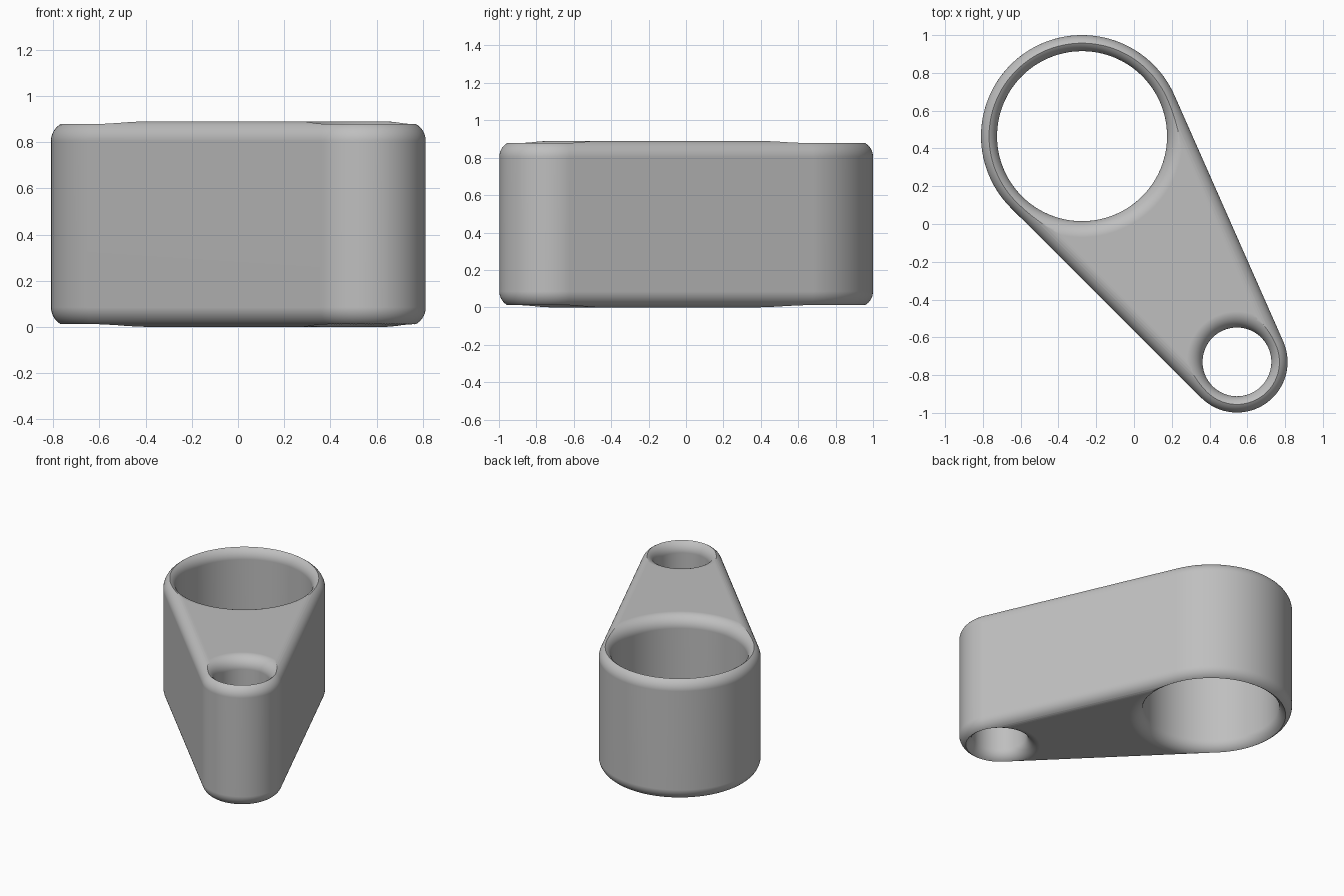
import bpy, bmesh
from math import sin, cos, acos, atan2, pi, hypot

old = bpy.data.objects.get("Cube")
if old:
    bpy.data.objects.remove(old, do_unlink=True)

HEIGHT, FILLET, STEPS = 0.89, 0.085, 10
BIG = (-0.275, 0.465, 0.535, 0.45)      # x, y, outer radius, bore radius
SMALL = (0.545, -0.73, 0.268, 0.182)

grey = bpy.data.materials.new("grey")
grey.use_nodes = True
color = (0.52, 0.52, 0.52, 1)
grey.diffuse_color = color
grey.node_tree.nodes["Principled BSDF"].inputs["Base Color"].default_value = color


def loft(name, rings):
    """Skin a closed solid through rings of points."""
    bm = bmesh.new()
    loops = [[bm.verts.new(p) for p in ring] for ring in rings]
    for low, high in zip(loops, loops[1:]):
        for i in range(len(low)):
            j = (i + 1) % len(low)
            bm.faces.new((low[i], low[j], high[j], high[i]))
    bm.faces.new(loops[0][::-1])
    bm.faces.new(loops[-1])
    bmesh.ops.recalc_face_normals(bm, faces=bm.faces)
    mesh = bpy.data.meshes.new(name)
    bm.to_mesh(mesh)
    bm.free()
    mesh.materials.append(grey)
    obj = bpy.data.objects.new(name, mesh)
    bpy.context.collection.objects.link(obj)
    return obj


def arc(x, y, r, start, end, n, z):
    angles = [start + (end - start) * i / n for i in range(n + 1)]
    return [(x + r * cos(a), y + r * sin(a), z) for a in angles]


# Rounded edge profile as (inset, height), from the bottom face to the top
quarter = [i * pi / 2 / STEPS for i in range(STEPS + 1)]
lower = [(FILLET * (1 - sin(a)), FILLET * (1 - cos(a))) for a in quarter]
profile = lower + [(d, HEIGHT - z) for d, z in reversed(lower)]

# Outline: two arcs joined by their common tangents
dx, dy = SMALL[0] - BIG[0], SMALL[1] - BIG[1]
axis = atan2(dy, dx)
spread = acos((BIG[2] - SMALL[2]) / hypot(dx, dy))


def outline(inset, z):
    return (arc(BIG[0], BIG[1], BIG[2] - inset, axis + spread, axis - spread + 2 * pi, 72, z)
            + arc(SMALL[0], SMALL[1], SMALL[2] - inset, axis - spread, axis + spread, 48, z))


body = loft("link_arm", [outline(d, z) for d, z in profile])


# Bores with flared mouths, cut from the arm
def bore(name, x, y, r):
    flare = [(FILLET, -0.1)] + profile + [(FILLET, HEIGHT + 0.1)]
    cutter = loft(name, [arc(x, y, r + d, axis, axis + 2 * pi, 128, z)[:-1] for d, z in flare])
    cutter.hide_render = True
    cut = body.modifiers.new(name, "BOOLEAN")
    cut.operation, cut.solver, cut.object = "DIFFERENCE", "EXACT", cutter
    return cutter


cutters = [bore("large_bore_cutter", BIG[0], BIG[1], BIG[3]),
           bore("small_bore_cutter", SMALL[0], SMALL[1], SMALL[3])]

for obj in bpy.context.selected_objects:
    obj.select_set(False)
bpy.context.view_layer.objects.active = body
body.select_set(True)
for name in [m.name for m in body.modifiers]:
    bpy.ops.object.modifier_apply(modifier=name)
for cutter in cutters:
    bpy.data.objects.remove(cutter, do_unlink=True)

# Smooth shading with sharp crests
bpy.ops.object.shade_smooth_by_angle(angle=0.6)
normals = body.modifiers.new("weighted_normals", "WEIGHTED_NORMAL")
normals.keep_sharp = True
